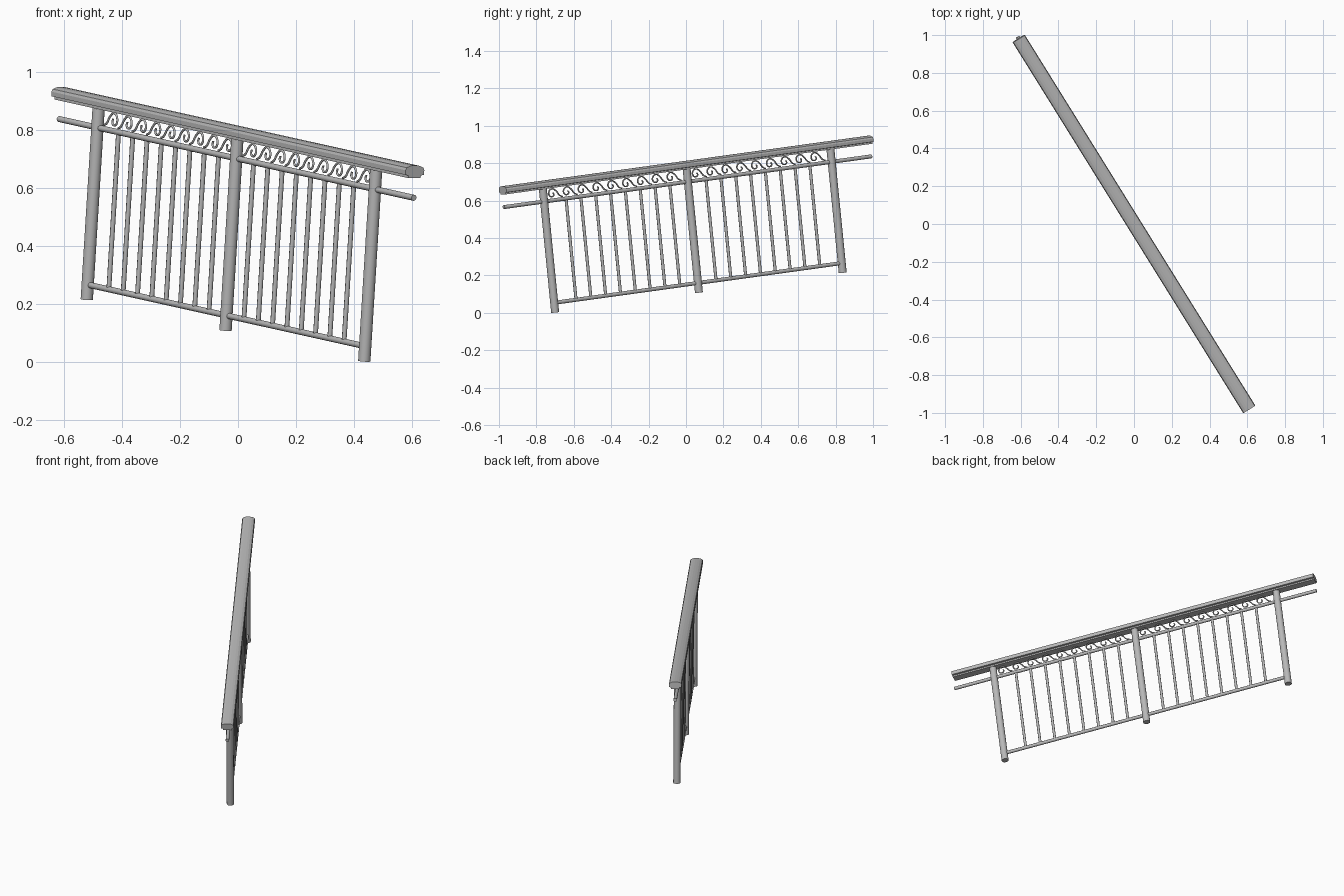
import bpy, bmesh, math
from mathutils import Matrix, Vector

if "Cube" in bpy.data.objects:
    bpy.data.objects.remove(bpy.data.objects["Cube"], do_unlink=True)

# Single painted metal colour
metal = bpy.data.materials.new("grey_metal")
metal.use_nodes = True
grey = (0.48, 0.48, 0.48, 1)
metal.diffuse_color = grey
metal.node_tree.nodes["Principled BSDF"].inputs["Base Color"].default_value = grey

# Railing frame: x runs downhill, y across, z square to the slope
tilt = math.radians(6.69)
plan = Vector((0.528, -0.849, 0)).normalized()
up = Vector((0, 0, 1))
along = plan * math.cos(tilt) - up * math.sin(tilt)
rise = plan * math.sin(tilt) + up * math.cos(tilt)
FRAME = Matrix((along, rise.cross(along), rise)).transposed().to_4x4()

POSTS = (-1.005, -0.0935, 0.818)
RAIL_START, RAIL_END = -1.256, 1.07
PITCH = 0.094
CAP_BASE, MID_RAIL, LOW_RAIL, FOOT = 0.763, 0.695, 0.15, 0.0985


def finish(name, data):
    data.materials.append(metal)
    obj = bpy.data.objects.new(name, data)
    bpy.context.collection.objects.link(obj)
    obj.matrix_world = FRAME
    return obj


def tube(name, start, end, radius, sides=12):
    """Capped round bar between two points in the railing plane."""
    a, b = Vector((start[0], 0, start[1])), Vector((end[0], 0, end[1]))
    turn = (b - a).to_track_quat("Z", "Y").to_matrix().to_4x4()
    bm = bmesh.new()
    bmesh.ops.create_cone(bm, cap_ends=True, segments=sides, radius1=radius,
                          radius2=radius, depth=(b - a).length,
                          matrix=Matrix.Translation((a + b) / 2) @ turn)
    # Smooth sides, flat caps
    for f in bm.faces:
        f.smooth = len(f.verts) == 4
    for e in bm.edges:
        e.smooth = all(f.smooth for f in e.link_faces)
    mesh = bpy.data.meshes.new(name)
    bm.to_mesh(mesh)
    bm.free()
    return finish(name, mesh)


# Handrail: stepped, domed profile extruded along the slope
half = [(0.025, 0), (0.025, 0.009), (0.037, 0.011), (0.038, 0.027),
        (0.034, 0.036), (0.02, 0.042), (0.007, 0.044)]
profile = half + [(-y, z) for y, z in reversed(half)]
bm = bmesh.new()
face = bm.faces.new([bm.verts.new((RAIL_START, y, CAP_BASE + z)) for y, z in profile])
ext = bmesh.ops.extrude_face_region(bm, geom=[face])
bmesh.ops.translate(bm, vec=(RAIL_END - RAIL_START, 0, 0),
                    verts=[v for v in ext["geom"] if isinstance(v, bmesh.types.BMVert)])
bmesh.ops.recalc_face_normals(bm, faces=bm.faces)
mesh = bpy.data.meshes.new("handrail")
bm.to_mesh(mesh)
bm.free()
finish("handrail", mesh)

# Middle and bottom rails
tube("middle_rail", (RAIL_START, MID_RAIL), (RAIL_END + 0.004, MID_RAIL), 0.0105)
tube("bottom_rail", (POSTS[0], LOW_RAIL), (POSTS[-1], LOW_RAIL), 0.0105)

# Posts
for i, x in enumerate(POSTS):
    tube(f"post_{i + 1}", (x, FOOT), (x, CAP_BASE + 0.002), 0.0215, 16)

# Balusters, eight per bay, set slightly towards the middle post
for a, b, shift in zip(POSTS, POSTS[1:], (0.012, -0.012)):
    for k in range(8):
        x = (a + b) / 2 + shift + (k - 3.5) * PITCH
        tube("baluster", (x, LOW_RAIL), (x, MID_RAIL), 0.0085, 8)

# Wave scrolls between middle rail and handrail, nine per bay
wave = [(-0.062, 0.708), (-0.045, 0.716), (-0.025, 0.742), (0, 0.757),
        (0.021, 0.744), (0.021, 0.724), (0.005, 0.715), (-0.008, 0.724),
        (-0.004, 0.736)]
curve = bpy.data.curves.new("wave_scrolls", "CURVE")
curve.dimensions = "3D"
curve.bevel_depth = 0.004
curve.bevel_resolution = 1
curve.resolution_u = 4
curve.use_fill_caps = True
for post in POSTS[1:]:
    for k in range(9):
        x0 = post - 0.057 - k * PITCH
        spline = curve.splines.new("BEZIER")
        spline.bezier_points.add(len(wave) - 1)
        for point, (x, z) in zip(spline.bezier_points, wave):
            point.co = (x0 + x, 0, z)
            point.handle_left_type = point.handle_right_type = "AUTO"
finish("wave_scrolls", curve)
